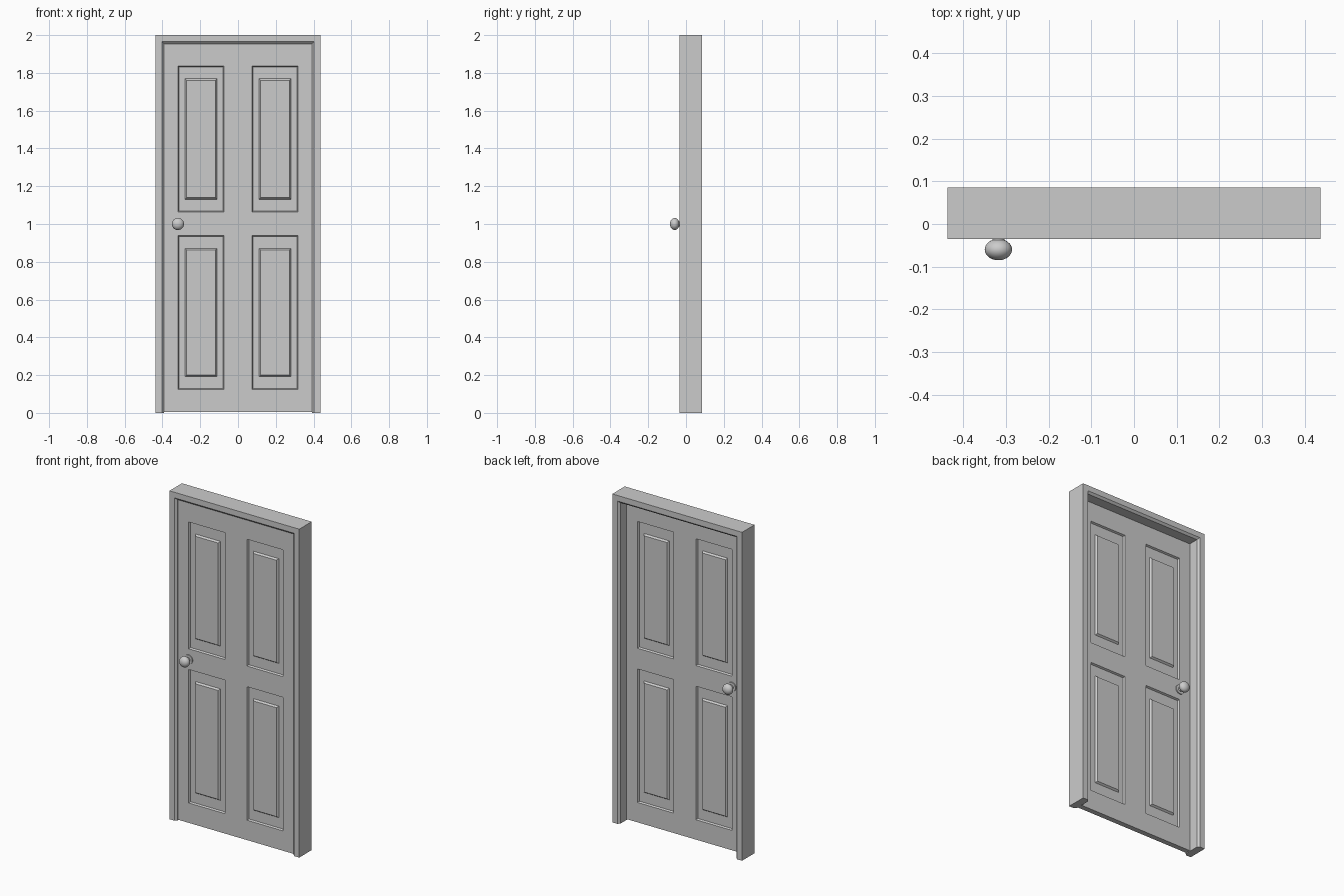
import bpy, bmesh, math
from mathutils import Matrix

if "Cube" in bpy.data.objects:
    bpy.data.objects.remove(bpy.data.objects["Cube"])

grey = bpy.data.materials.new("plain grey")
grey.diffuse_color = (0.6, 0.6, 0.6, 1)
grey.use_nodes = True
grey.node_tree.nodes["Principled BSDF"].inputs["Base Color"].default_value = grey.diffuse_color


def finish(name, bm, smooth=False):
    bmesh.ops.remove_doubles(bm, verts=bm.verts, dist=1e-5)
    bmesh.ops.recalc_face_normals(bm, faces=bm.faces)
    mesh = bpy.data.meshes.new(name)
    bm.to_mesh(mesh)
    bm.free()
    mesh.materials.append(grey)
    for p in mesh.polygons:
        p.use_smooth = smooth
    ob = bpy.data.objects.new(name, mesh)
    bpy.context.collection.objects.link(ob)
    return ob


# Door frame: chamfered profile (inset, y) swept around the two jambs and the head
HALF, TOP, FRONT, BACK = 0.437, 2.0, -0.035, 0.085
profile = [(0, FRONT), (0.034, FRONT), (0.046, FRONT + 0.012),
           (0.046, BACK - 0.012), (0.034, BACK), (0, BACK)]
bm = bmesh.new()
rings = []
for sx, up in ((-1, 0), (-1, 1), (1, 1), (1, 0)):
    rings.append([bm.verts.new((sx * (HALF - a), y, (TOP - a) * up)) for a, y in profile])
n = len(profile)
for r, s in zip(rings, rings[1:]):
    for i in range(n):
        j = (i + 1) % n
        bm.faces.new((r[i], r[j], s[j], s[i]))
bm.faces.new(rings[0])
bm.faces.new(rings[-1])
finish("door_frame", bm)

# Door leaf: grid on each side, with recessed panels and a raised field in each
DOOR_FRONT, DOOR_BACK, DEPTH = -0.02, 0.012, 0.011
xs = [-0.391, -0.318, -0.075, 0.075, 0.318, 0.391]
zs = [0.004, 0.125, 0.938, 1.064, 1.836, 1.956]
bm = bmesh.new()


def rect(x0, x1, z0, z1, inset_x, inset_z, y):
    x0, x1, z0, z1 = x0 + inset_x, x1 - inset_x, z0 + inset_z, z1 - inset_z
    return [bm.verts.new(c) for c in ((x0, y, z0), (x1, y, z0), (x1, y, z1), (x0, y, z1))]


for y, inward in ((DOOR_FRONT, 1), (DOOR_BACK, -1)):
    low = y + inward * DEPTH
    for i in range(5):
        for k in range(5):
            cell = (xs[i], xs[i + 1], zs[k], zs[k + 1])
            loop = rect(*cell, 0, 0, y)
            if i in (1, 3) and k in (1, 3):
                for ix, iz, d in ((0.005, 0.005, low), (0.037, 0.067, low), (0.045, 0.075, y)):
                    inner = rect(*cell, ix, iz, d)
                    for a in range(4):
                        b = (a + 1) % 4
                        bm.faces.new((loop[a], loop[b], inner[b], inner[a]))
                    loop = inner
            bm.faces.new(loop)
# Door edges
bmesh.ops.remove_doubles(bm, verts=bm.verts, dist=1e-5)
border = [e for e in bm.edges if e.is_boundary]
bmesh.ops.bridge_loops(bm, edges=border)
finish("door_leaf", bm)

# Knobs on both sides, each with a neck and a round rose
KNOB_X, KNOB_Z = -0.318, 1.0
for name, face, d in (("front", DOOR_FRONT, -1), ("back", DOOR_BACK, 1)):
    bm = bmesh.new()
    bmesh.ops.create_uvsphere(
        bm, u_segments=32, v_segments=16, radius=1,
        matrix=Matrix.Translation((KNOB_X, face + d * 0.040, KNOB_Z)) @ Matrix.Diagonal((0.032, 0.025, 0.032, 1)))
    finish(name + "_knob", bm, True)
    for part, radius, length in (("_neck", 0.014, 0.03), ("_rose", 0.028, 0.006)):
        bm = bmesh.new()
        bmesh.ops.create_cone(
            bm, cap_ends=True, segments=32, radius1=radius, radius2=radius, depth=length,
            matrix=Matrix.Translation((KNOB_X, face + d * length / 2, KNOB_Z)) @ Matrix.Rotation(math.pi / 2, 4, 'X'))
        ob = finish(name + part, bm, True)
        bpy.context.view_layer.objects.active = ob
        ob.select_set(True)
        bpy.ops.object.shade_smooth_by_angle()
        ob.select_set(False)
